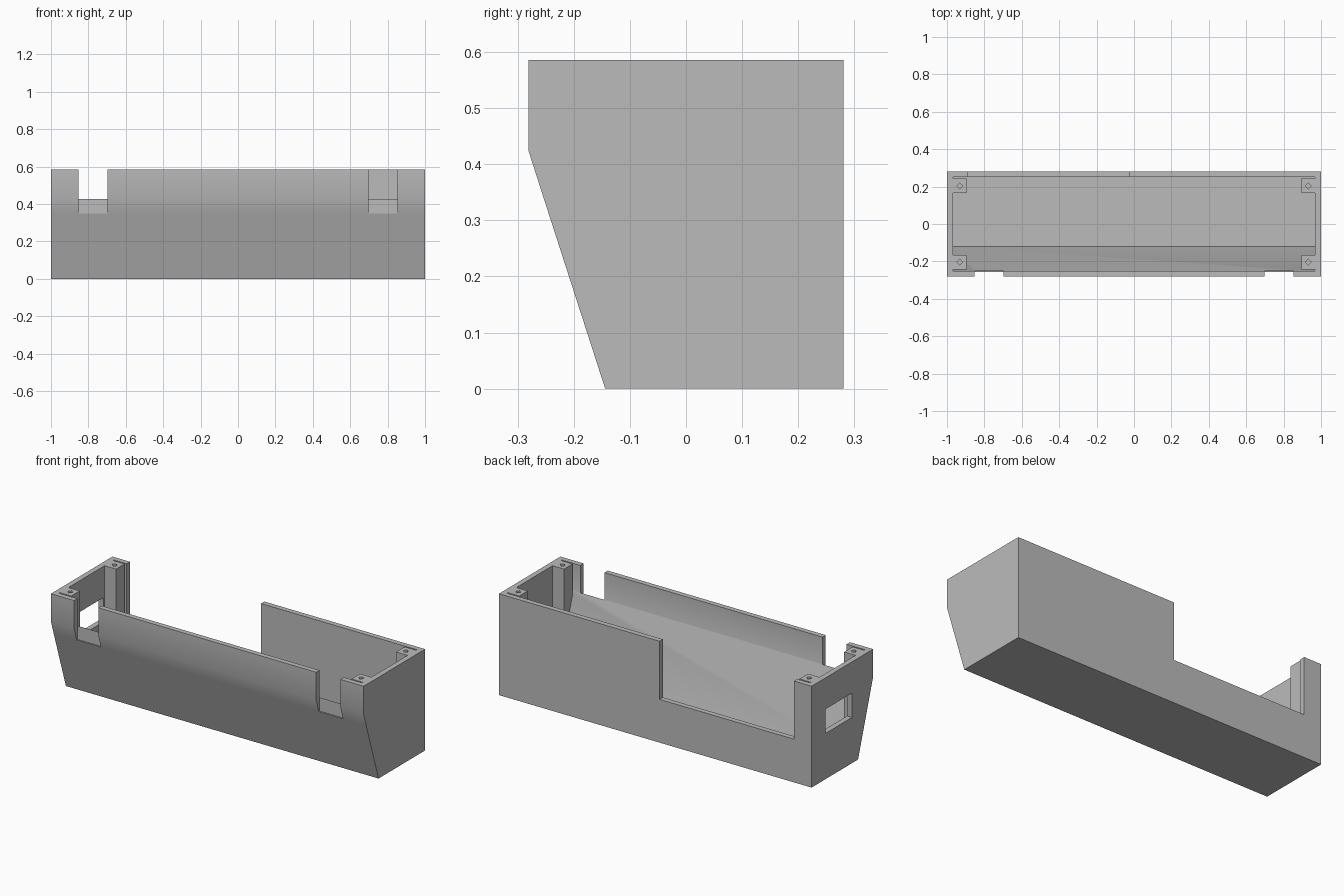
import bpy, bmesh, math

if "Cube" in bpy.data.objects:
    bpy.data.objects.remove(bpy.data.objects["Cube"], do_unlink=True)

TOP, BACK, WALL = 0.586, 0.281, 0.03
INNER = BACK - WALL

grey = bpy.data.materials.new("plain grey")
grey.use_nodes = True
colour = (0.5, 0.5, 0.5, 1)
grey.diffuse_color = colour
grey.node_tree.nodes["Principled BSDF"].inputs["Base Color"].default_value = colour


def add_object(name, bm):
    bmesh.ops.recalc_face_normals(bm, faces=bm.faces)
    mesh = bpy.data.meshes.new(name)
    bm.to_mesh(mesh)
    bm.free()
    mesh.materials.append(grey)
    obj = bpy.data.objects.new(name, mesh)
    bpy.context.collection.objects.link(obj)
    return obj


def prism(name, profile, x0, x1):
    """Extrude a (y, z) profile along x."""
    bm = bmesh.new()
    face = bm.faces.new([bm.verts.new((x0, y, z)) for y, z in profile])
    ext = bmesh.ops.extrude_face_region(bm, geom=[face])
    verts = [v for v in ext["geom"] if isinstance(v, bmesh.types.BMVert)]
    bmesh.ops.translate(bm, verts=verts, vec=(x1 - x0, 0, 0))
    return add_object(name, bm)


def block(name, x0, x1, y0, y1, z0, z1):
    return prism(name, [(y0, z0), (y1, z0), (y1, z1), (y0, z1)], x0, x1)


def cut(obj, cutter):
    cutter.hide_render = True
    mod = obj.modifiers.new("cut", "BOOLEAN")
    mod.operation, mod.solver, mod.object = "DIFFERENCE", "EXACT", cutter
    bpy.ops.object.select_all(action="DESELECT")
    bpy.context.view_layer.objects.active = obj
    obj.select_set(True)
    bpy.ops.object.modifier_apply(modifier=mod.name)
    bpy.data.objects.remove(cutter, do_unlink=True)


# Open case with a sloping lower front
case = prism("case", [(-0.144, 0), (BACK, 0), (BACK, TOP), (-BACK, TOP),
                      (-BACK, 0.425), (-0.257, 0.35)], -1, 1)
cut(case, prism("cavity", [(-0.12, WALL), (INNER, WALL), (INNER, 0.7),
                           (-INNER, 0.7), (-INNER, 0.43)], -0.969, 0.969))

# Front notches, rear opening and side window
for side in (-1, 1):
    x0, x1 = sorted((side * 0.697, side * 0.852))
    cut(case, block("notch", x0, x1, -0.4, -INNER + 0.0005, 0.35, 0.7))
cut(case, block("rear_opening", -0.888, -0.028, INNER - 0.02, 0.4, 0.25, 0.7))
cut(case, block("side_window", -1.1, -0.95, -0.088, 0.153, 0.265, 0.405))

# Corner posts with screw holes, set off the walls by a narrow panel slot
front_profile = [(-0.243, TOP), (-0.165, TOP), (-0.165, 0.15), (-0.243, 0.387)]
back_profile = [(0.165, WALL), (0.243, WALL), (0.243, TOP), (0.165, TOP)]
parts = [case]
for x_name, side in (("right", -1), ("left", 1)):
    for y_name, profile, y in (("front", front_profile, -0.203),
                               ("back", back_profile, 0.203)):
        x0, x1 = sorted((side * 0.969, side * 0.896))
        post = prism(f"{y_name}_{x_name}_post", profile, x0, x1)
        bm = bmesh.new()
        bmesh.ops.create_cone(bm, cap_ends=True, segments=4, radius1=0.016,
                              radius2=0.016, depth=0.3)
        bmesh.ops.translate(bm, verts=bm.verts, vec=(side * 0.931, y, TOP))
        cut(post, add_object("screw_hole", bm))
        parts.append(post)

# Soft shading across the shallow front bend, crisp corners elsewhere
bpy.ops.object.select_all(action="DESELECT")
for part in parts:
    part.select_set(True)
bpy.context.view_layer.objects.active = case
bpy.ops.object.shade_smooth_by_angle(angle=math.radians(30))
